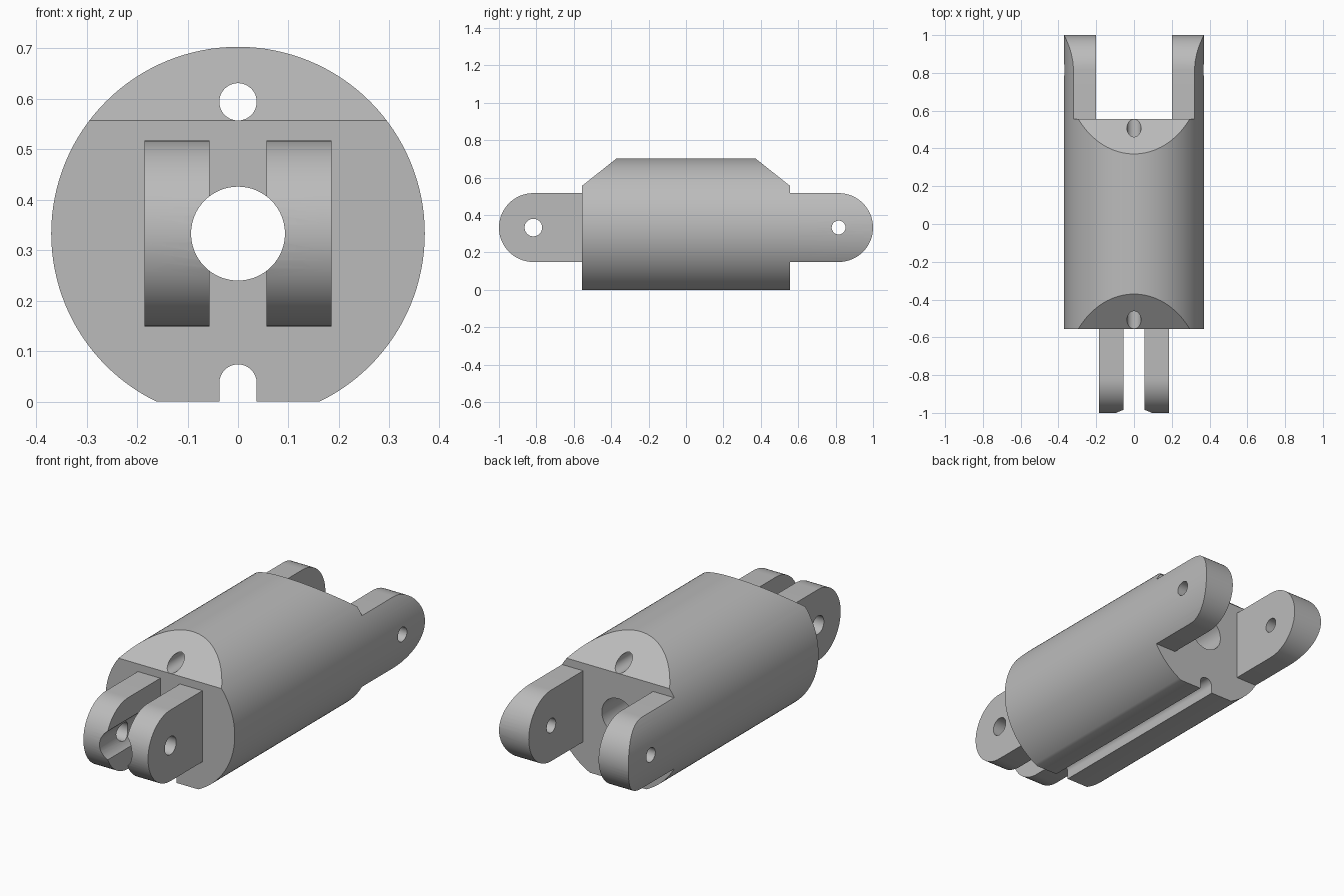
import bpy, bmesh
from math import pi, sin, cos, radians
from mathutils import Matrix, Vector

cube = bpy.data.objects.get("Cube")
if cube:
    bpy.data.objects.remove(cube, do_unlink=True)

R, CZ = 0.37, 0.333           # barrel radius and axis height
HALF = 0.555                  # half length of the barrel
LUG_R, PIN_Y = 0.184, 0.816   # lug end radius and pin position

grey = bpy.data.materials.new("grey metal")
grey.use_nodes = True
grey.diffuse_color = (0.5, 0.5, 0.5, 1)
grey.node_tree.nodes["Principled BSDF"].inputs["Base Color"].default_value = (0.5, 0.5, 0.5, 1)


def prism(name, outline, axis, start, end):
    """Extrude a 2D outline along x (outline is y, z) or y (outline is x, z)."""
    bm = bmesh.new()
    place = (lambda a, b: (start, a, b)) if axis == "X" else (lambda a, b: (a, start, b))
    face = bm.faces.new([bm.verts.new(place(a, b)) for a, b in outline])
    moved = bmesh.ops.extrude_face_region(bm, geom=[face])["geom"]
    step = Vector((end - start, 0, 0)) if axis == "X" else Vector((0, end - start, 0))
    bmesh.ops.translate(bm, vec=step, verts=[v for v in moved if isinstance(v, bmesh.types.BMVert)])
    bmesh.ops.recalc_face_normals(bm, faces=bm.faces)
    mesh = bpy.data.meshes.new(name)
    bm.to_mesh(mesh)
    bm.free()
    mesh.materials.append(grey)
    obj = bpy.data.objects.new(name, mesh)
    bpy.context.collection.objects.link(obj)
    return obj


def arc(cx, cz, r, a0, a1, n):
    return [(cx + r * cos(a0 + (a1 - a0) * i / n), cz + r * sin(a0 + (a1 - a0) * i / n))
            for i in range(n + 1)]


def rod(name, axis, c, z, r, start, end, n=64):
    return prism(name, arc(c, z, r, 0, 2 * pi, n)[:-1], axis, start, end)


def apply_boolean(obj, tool, operation="DIFFERENCE"):
    tool.hide_render = True
    mod = obj.modifiers.new("cut", "BOOLEAN")
    mod.object, mod.operation, mod.solver = tool, operation, "EXACT"
    bpy.ops.object.select_all(action="DESELECT")
    bpy.context.view_layer.objects.active = obj
    obj.select_set(True)
    bpy.ops.object.modifier_apply(modifier=mod.name)
    bpy.data.objects.remove(tool, do_unlink=True)


def smooth(obj):
    bpy.ops.object.select_all(action="DESELECT")
    bpy.context.view_layer.objects.active = obj
    obj.select_set(True)
    bpy.ops.object.shade_smooth_by_angle(angle=radians(30))


def lug_outline(side):
    """Rounded arm seen from the side, reaching out from the barrel end."""
    tip = arc(PIN_Y, CZ, LUG_R, -pi / 2, pi / 2, 32)
    pts = [(HALF, CZ - LUG_R)] + tip + [(HALF, CZ + LUG_R)]
    return [(side * y, z) for y, z in pts]


# Barrel: round section with a flat base
body = rod("barrel", "Y", 0, CZ, R, -HALF, HALF, 128)
apply_boolean(body, prism("base_cutter", [(-1, -1), (1, -1), (1, 0), (-1, 0)], "Y", -1, 1))

# Sloped cuts on the top of both ends
for side in (-1, 1):
    slope = [(side * y, z) for y, z in ((0.3694, 0.7041), (0.7402, 0.41), (0.7402, 0.9), (0.3694, 0.9))]
    apply_boolean(body, prism("slope_cutter", slope, "X", -1, 1))

# Central bore, upper channel and open base groove
apply_boolean(body, rod("bore_cutter", "Y", 0, CZ, 0.093, -1, 1))
apply_boolean(body, rod("channel_cutter", "Y", 0, 0.594, 0.037, -1, 1, 48))
groove = [(0.037, -0.1)] + arc(0, 0.037, 0.037, 0, pi, 24) + [(-0.037, -0.1)]
apply_boolean(body, prism("groove_cutter", groove, "Y", -1, 1))
smooth(body)

for sx, label in ((1, "left"), (-1, "right")):
    # Front lugs: inner pair, scooped by the bore
    lug = prism("front_lug_" + label, lug_outline(-1), "X", sx * 0.056, sx * 0.185)
    apply_boolean(lug, rod("bore_cutter", "Y", 0, CZ, 0.093, -1.2, 0))
    apply_boolean(lug, rod("pin_cutter", "X", -PIN_Y, CZ, 0.047, -1, 1, 48))
    smooth(lug)

    # Back lugs: outer pair, following the barrel's round surface
    lug = prism("back_lug_" + label, lug_outline(1), "X", sx * 0.2, sx * 0.5)
    apply_boolean(lug, rod("round_cutter", "Y", 0, CZ, R, 0, 1.2, 128), "INTERSECT")
    apply_boolean(lug, rod("pin_cutter", "X", PIN_Y, CZ, 0.037, -1, 1, 48))
    smooth(lug)
